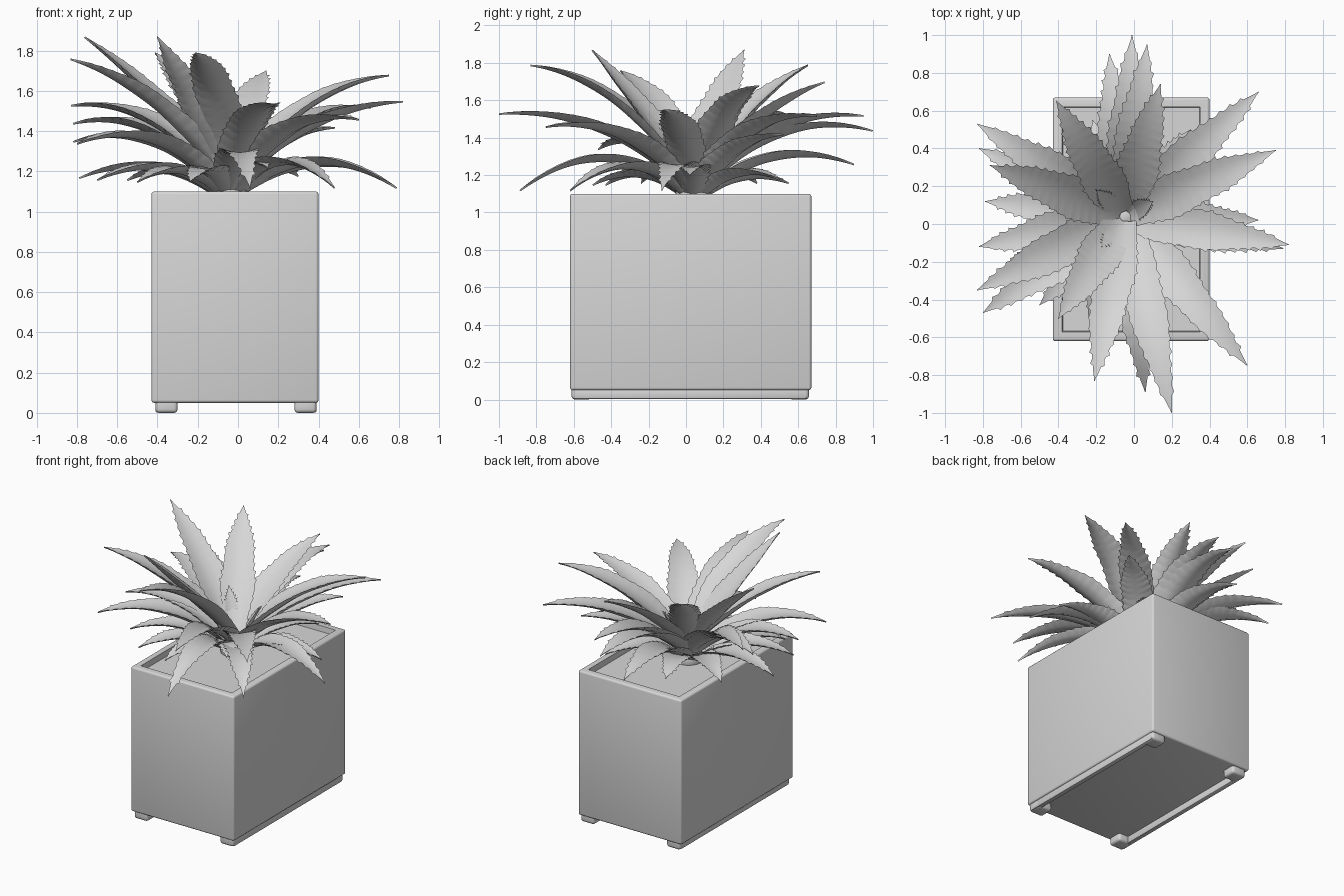
import bpy, bmesh, math, random
from mathutils import Vector

if "Cube" in bpy.data.objects:
    bpy.data.objects.remove(bpy.data.objects["Cube"])

random.seed(4)

grey = bpy.data.materials.new("light_grey")
grey.diffuse_color = (0.68, 0.68, 0.68, 1)
grey.use_nodes = True
grey.node_tree.nodes["Principled BSDF"].inputs["Base Color"].default_value = grey.diffuse_color


def finish(bm, name, angle=40):
    bmesh.ops.recalc_face_normals(bm, faces=bm.faces)
    mesh = bpy.data.meshes.new(name)
    bm.to_mesh(mesh)
    bm.free()
    mesh.materials.append(grey)
    obj = bpy.data.objects.new(name, mesh)
    bpy.context.collection.objects.link(obj)
    bpy.ops.object.select_all(action='DESELECT')
    bpy.context.view_layer.objects.active = obj
    obj.select_set(True)
    bpy.ops.object.shade_smooth_by_angle(angle=math.radians(angle))
    return obj


def box(bm, lo, hi):
    verts = bmesh.ops.create_cube(bm, size=1)["verts"]
    for v in verts:
        for i in range(3):
            v.co[i] = (lo[i] + hi[i]) / 2 + v.co[i] * (hi[i] - lo[i])
    return verts


def bevel(bm, width, segments=3):
    bmesh.ops.bevel(bm, geom=list(bm.edges), offset=width, segments=segments,
                    profile=0.5, affect='EDGES')


# planter: rounded box with a flat rim and a sunken soil surface
bm = bmesh.new()
box(bm, (-0.43, -0.62, 0.05), (0.40, 0.67, 1.10))
bevel(bm, 0.014)
bm.faces.ensure_lookup_table()
top = max(bm.faces, key=lambda f: f.calc_center_median().z)
bmesh.ops.inset_region(bm, faces=[top], thickness=0.05)
bmesh.ops.inset_region(bm, faces=[top], thickness=0.006)
for v in top.verts:
    v.co.z -= 0.04
finish(bm, "planter")

# base rails with a rounded foot at each end
for side, x0, x1 in (("left", -0.41, -0.30), ("right", 0.28, 0.39)):
    bm = bmesh.new()
    rail = (x0, x0 + 0.035) if side == "left" else (x1 - 0.035, x1)
    box(bm, (rail[0], -0.60, 0.002), (rail[1], 0.645, 0.06))
    bevel(bm, 0.008, 2)
    finish(bm, side + "_rail")
    for end, y0 in (("front", -0.612), ("back", 0.552)):
        bm = bmesh.new()
        box(bm, (x0, y0, 0), (x1, y0 + 0.105, 0.08))
        bevel(bm, 0.018)
        finish(bm, f"{end}_{side}_foot")


def leaf(name, tip, lift, half_width):
    """Fleshy, tapering leaf with toothed edges, arching from the crown."""
    tip = Vector(tip)
    crown = Vector((-0.05, 0.04, 0))
    out = Vector((tip.x, tip.y, 0)) - crown
    root = crown + out.normalized() * 0.025
    root.z = 1.07 + 0.12 * max(0, min(1, (tip.z - 1.2) / 0.6))
    mid = root.lerp(tip, 0.46)
    mid.z += lift
    side = Vector((out.y, -out.x, 0)).normalized()
    steps = 48
    bm = bmesh.new()
    rings = []
    phase = random.random() * 6
    for i in range(steps + 1):
        t = i / steps
        p = root * (1 - t) ** 2 + mid * 2 * t * (1 - t) + tip * t * t
        tan = ((mid - root) * (1 - t) + (tip - mid) * t).normalized()
        up = side.cross(tan)
        if t < 0.35:
            w = 0.6 + 0.4 * math.sin(t / 0.35 * math.pi / 2)
        else:
            w = 1 - ((t - 0.35) / 0.65) ** 1.8
        w = half_width * max(w, 0.02) * (1 + 0.05 * math.sin(t * 17 + phase))
        thick = 0.008 + 0.2 * w
        tooth = random.uniform(0.006, 0.013) if i % 3 == 1 and 0.1 < t < 0.95 else 0
        ring = []
        for u, under in ((-1, 0), (-0.55, 0), (0, 0), (0.55, 0), (1, 0),
                         (0.6, 1), (0, 1), (-0.6, 1)):
            channel = 0.32 * w * u * u * (1 - 0.6 * t)
            q = p + side * (u * w) + up * (channel - under * thick * (1 - u * u))
            if abs(u) == 1:
                q += side * (u * tooth) + tan * tooth
            ring.append(bm.verts.new(q))
        rings.append(ring)
    for a, b in zip(rings, rings[1:]):
        for k in range(8):
            bm.faces.new((a[k], a[(k + 1) % 8], b[(k + 1) % 8], b[k]))
    bm.faces.new(rings[0])
    bm.faces.new(rings[-1])
    finish(bm, name, 60)


# upper leaves: tip x, y, z and upward bow
upper = [
    (-0.40, -0.50, 1.87, 0.06), (-0.76, 0.31, 1.87, 0.10), (-0.41, 0.65, 1.79, 0.16),
    (-0.83, -0.35, 1.76, 0.20), (-0.21, -0.83, 1.79, 0.28), (0.14, 0.74, 1.70, 0.16),
    (0.75, 0.39, 1.68, 0.24),
]
# spreading leaves in the middle of the rosette
middle = [
    (0.20, -1.00, 1.53, 0.27), (0.60, -0.75, 1.46, 0.27), (0.82, -0.11, 1.55, 0.21),
    (0.66, 0.70, 1.52, 0.26), (0.07, 0.95, 1.52, 0.27), (-0.01, 1.00, 1.44, 0.32),
    (-0.83, 0.53, 1.53, 0.27), (-0.82, 0.40, 1.44, 0.28), (-0.82, -0.12, 1.35, 0.27),
    (-0.80, -0.47, 1.34, 0.30), (-0.13, 0.90, 1.26, 0.27), (0.48, 0.52, 1.42, 0.17),
]
# drooping leaves near the rim
lower = [
    (0.06, -0.89, 1.12, 0.40), (0.48, -0.62, 1.12, 0.32), (0.79, -0.13, 1.12, 0.32),
    (0.66, 0.02, 1.20, 0.20), (-0.50, -0.43, 1.15, 0.20), (-0.79, 0.12, 1.17, 0.22),
    (-0.70, -0.24, 1.16, 0.22), (-0.55, 0.38, 1.16, 0.18), (-0.24, -0.50, 1.15, 0.20),
    (0.30, 0.50, 1.18, 0.18), (-0.22, 0.55, 1.16, 0.16), (0.15, -0.35, 1.22, 0.18),
]
# short young leaves filling the heart
heart = [
    (-0.17, -0.12, 1.42, 0.04), (0.10, 0.12, 1.40, 0.05), (-0.20, 0.18, 1.45, 0.04),
]
for label, group, width in (("upper", upper, 0.108), ("middle", middle, 0.105),
                            ("lower", lower, 0.095), ("heart", heart, 0.05)):
    for n, (x, y, z, lift) in enumerate(group):
        leaf(f"{label}_leaf_{n + 1}", (x, y, z), lift, width)

# crown: squat stem where the leaves meet
bm = bmesh.new()
bmesh.ops.create_uvsphere(bm, u_segments=20, v_segments=12, radius=0.1)
for v in bm.verts:
    v.co += Vector((-0.05, 0.04, 1.08))
finish(bm, "crown")
